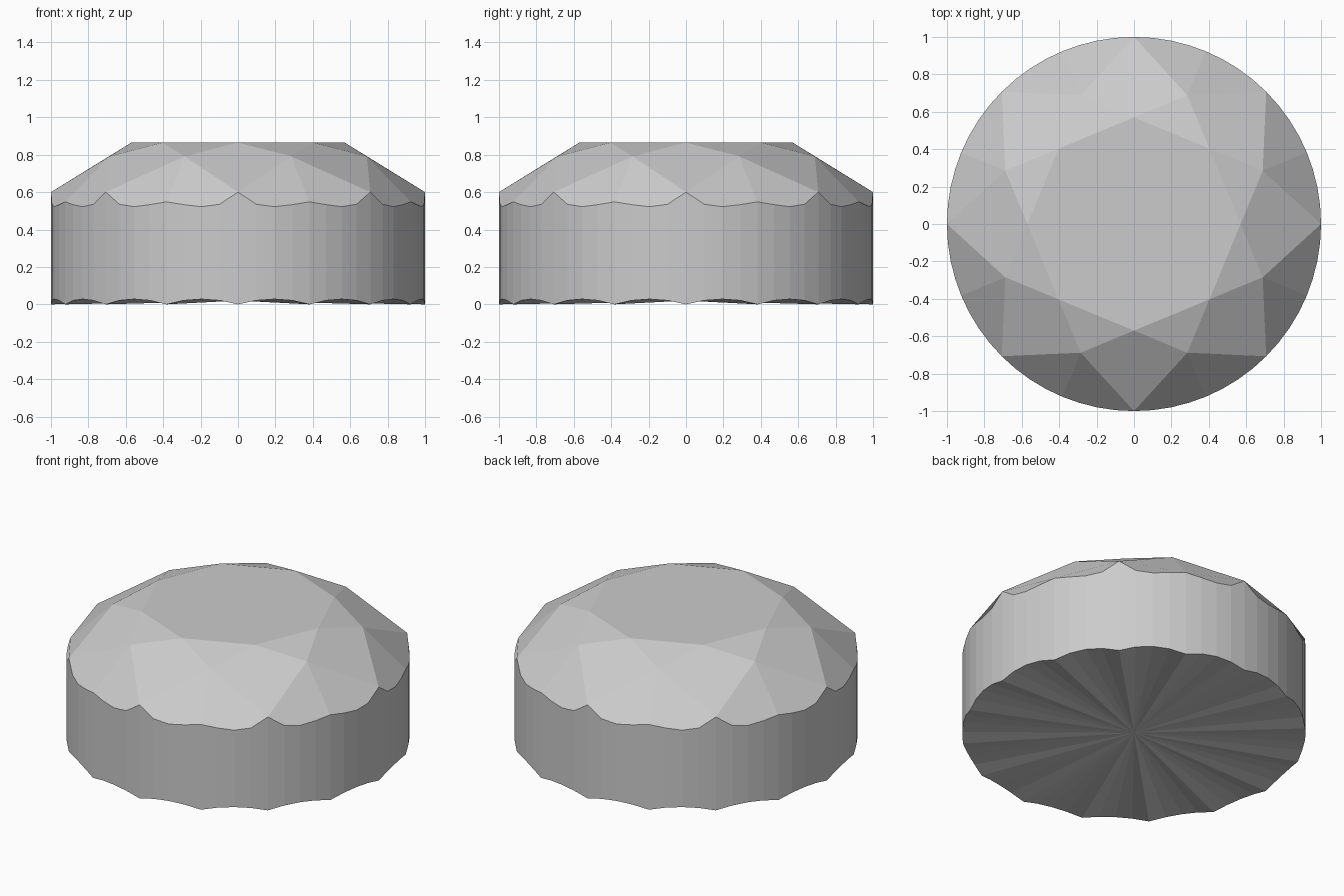
import bpy, bmesh
from math import sin, cos, tau

if "Cube" in bpy.data.objects:
    bpy.data.objects.remove(bpy.data.objects["Cube"])

N = 64                                  # girdle sides, four per facet
TOP = [0.60, 0.535, 0.522, 0.533, 0.548, 0.533, 0.522, 0.535]
BOTTOM = [0.0, 0.021, 0.028, 0.021]

bm = bmesh.new()


def ring(count, r, height, offset=0.0):
    return [bm.verts.new((r * cos(tau * (i + offset) / count),
                          r * sin(tau * (i + offset) / count), height(i)))
            for i in range(count)]


# scalloped girdle wall
low = ring(N, 1.0, lambda i: BOTTOM[i % 4])
high = ring(N, 1.0, lambda i: TOP[i % 8])
for i in range(N):
    j = (i + 1) % N
    bm.faces.new((low[i], low[j], high[j], high[i]))

# flat underside fanned from the centre
centre = bm.verts.new((0, 0, 0.02))
for i in range(N):
    bm.faces.new((centre, low[(i + 1) % N], low[i]))

# crown: table, star, kite and upper girdle facets
table = ring(8, 0.57, lambda i: 0.865)
star = ring(8, 0.745, lambda i: 0.791, 0.5)
bm.faces.new(table)
for i in range(8):
    j = (i + 1) % 8
    bm.faces.new((table[i], star[i], table[j]))
    bm.faces.new((table[i], star[i - 1], high[8 * i], star[i]))
    for start in (8 * i, 8 * i + 4):
        arc = [high[(start + k) % N] for k in range(5)]
        bm.faces.new([star[i]] + arc)

bm.normal_update()
mesh = bpy.data.meshes.new("cut_gem")
bm.to_mesh(mesh)
bm.free()
gem = bpy.data.objects.new("cut_gem", mesh)
bpy.context.collection.objects.link(gem)
